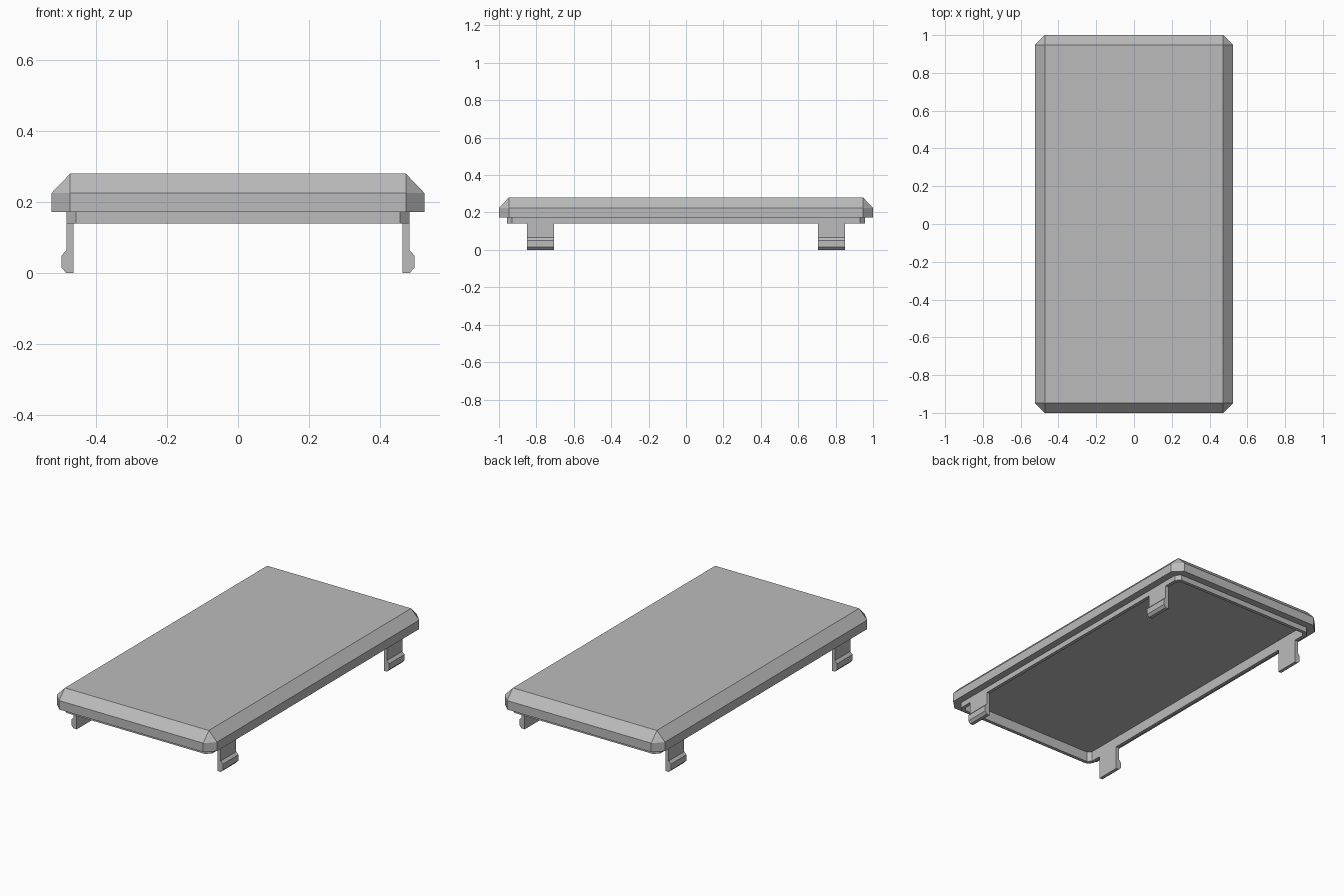
import bpy
import bmesh

cube = bpy.data.objects.get("Cube")
if cube:
    bpy.data.objects.remove(cube, do_unlink=True)

grey = bpy.data.materials.new("plain grey")
grey.use_nodes = True
colour = (0.5, 0.5, 0.5, 1)
grey.diffuse_color = colour
grey.node_tree.nodes["Principled BSDF"].inputs["Base Color"].default_value = colour


def finish(name, bm):
    bmesh.ops.remove_doubles(bm, verts=bm.verts, dist=0.0001)
    bmesh.ops.recalc_face_normals(bm, faces=bm.faces)
    mesh = bpy.data.meshes.new(name)
    bm.to_mesh(mesh)
    bm.free()
    mesh.materials.append(grey)
    bpy.context.collection.objects.link(bpy.data.objects.new(name, mesh))


def loft(bm, rings):
    """Join rings of points with quads and cap both ends."""
    loops = [[bm.verts.new(p) for p in ring] for ring in rings]
    for a, b in zip(loops, loops[1:]):
        for i in range(len(a)):
            j = (i + 1) % len(a)
            bm.faces.new((a[i], a[j], b[j], b[i]))
    bm.faces.new(loops[0])
    bm.faces.new(loops[-1])


def cut_rectangle(x, y, cut, z):
    """Rectangle with its four corners cut off."""
    quarter = [(x, y - cut), (x - cut, y)]
    half = quarter + [(-px, py) for px, py in reversed(quarter)]
    return [(px, py, z) for px, py in half + [(-px, -py) for px, py in half]]


# Bevelled cover with a hollow locating rim underneath
body = bmesh.new()
loft(body, [cut_rectangle(*r) for r in (
    (0.462, 0.937, 0.02, 0.20),    # cavity ceiling
    (0.462, 0.937, 0.02, 0.14),    # rim inside edge
    (0.482, 0.957, 0.027, 0.14),   # rim outside edge
    (0.482, 0.957, 0.027, 0.172),
    (0.525, 1.0, 0.053, 0.172),    # cover underside
    (0.525, 1.0, 0.053, 0.225),
    (0.472, 0.947, 0.0, 0.28),     # flat top
)])
finish("cover", body)

# Four snap clips with outward hooks
clip_profile = [(0.462, 0.172), (0.482, 0.172), (0.482, 0.065), (0.496, 0.05),
                (0.496, 0.015), (0.482, 0.0), (0.462, 0.0)]
for side, sx in (("left", 1), ("right", -1)):
    for end, sy in (("front", -1), ("back", 1)):
        clip = bmesh.new()
        loft(clip, [[(sx * x, sy * y, z) for x, z in clip_profile]
                    for y in (0.705, 0.85)])
        finish(f"{end}_{side}_clip", clip)
